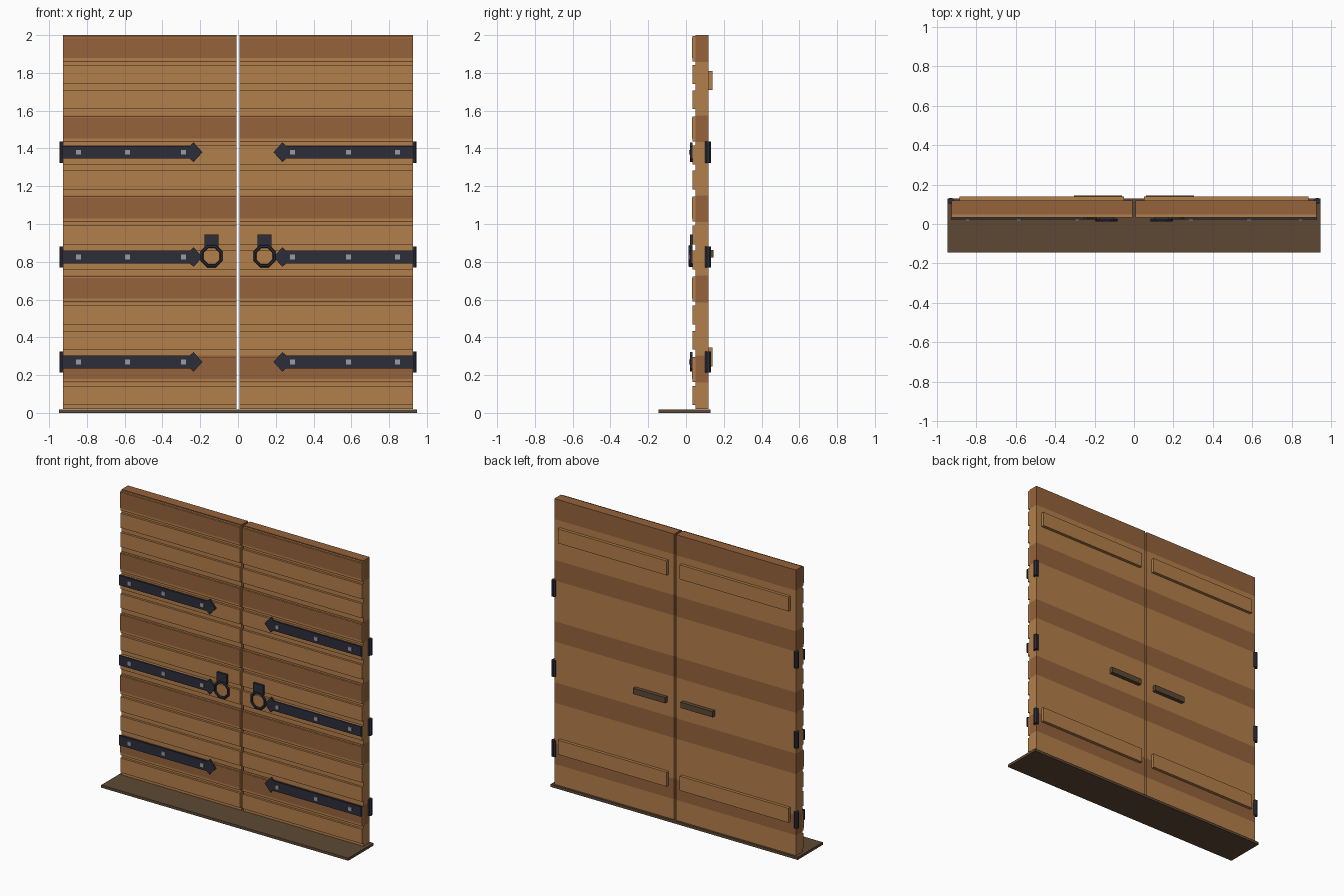
import bpy, bmesh, math
from mathutils import Matrix, Vector

if "Cube" in bpy.data.objects:
    bpy.data.objects.remove(bpy.data.objects["Cube"])


def mat(name, rgb):
    m = bpy.data.materials.new(name)
    m.diffuse_color = (*rgb, 1)
    m.use_nodes = True
    m.node_tree.nodes["Principled BSDF"].inputs["Base Color"].default_value = m.diffuse_color
    return m


LIGHT = mat("light wood", (0.45, 0.21, 0.07))
DARK = mat("dark wood", (0.30, 0.125, 0.045))
IRON = mat("black iron", (0.025, 0.026, 0.042))
STUD = mat("grey steel", (0.33, 0.33, 0.38))
SILL = mat("weathered wood", (0.11, 0.066, 0.035))


def finish(name, bm, *mats):
    bmesh.ops.recalc_face_normals(bm, faces=bm.faces)
    me = bpy.data.meshes.new(name)
    bm.to_mesh(me)
    bm.free()
    for m in mats:
        me.materials.append(m)
    ob = bpy.data.objects.new(name, me)
    bpy.context.collection.objects.link(ob)
    return ob


def add_box(bm, x, y, z):
    lo, hi = Vector((x[0], y[0], z[0])), Vector((x[1], y[1], z[1]))
    size = hi - lo
    bmesh.ops.create_cube(bm, size=1, matrix=Matrix.Translation((lo + hi) / 2)
                          @ Matrix.Diagonal((*[abs(c) for c in size], 1)))


def box(name, x, y, z, m):
    bm = bmesh.new()
    add_box(bm, x, y, z)
    return finish(name, bm, m)


def prism(name, pts, y0, y1, m):
    """Extrude an x-z outline along y."""
    bm = bmesh.new()
    f = bm.faces.new([bm.verts.new((px, y0, pz)) for px, pz in pts])
    r = bmesh.ops.extrude_face_region(bm, geom=[f])
    bmesh.ops.translate(bm, vec=(0, y1 - y0, 0),
                        verts=[v for v in r["geom"] if isinstance(v, bmesh.types.BMVert)])
    return finish(name, bm, m)


BOTTOM, TOP, COUNT = 0.02, 2.0, 14
STEP = (TOP - BOTTOM) / COUNT
INNER, OUTER = 0.008, 0.927
FRONT, CORE, BACK = 0.034, 0.049, 0.119

# threshold
box("threshold", (-0.948, 0.948), (-0.145, 0.13), (0, 0.018), SILL)

for s, side in ((-1, "left"), (1, "right")):
    xs = (s * INNER, s * OUTER)

    # door leaf, every third board dark
    bm = bmesh.new()
    add_box(bm, xs, (CORE, BACK), (BOTTOM, TOP))
    for i in range(1, COUNT):
        if i % 3 != 2:
            bmesh.ops.bisect_plane(bm, geom=bm.verts[:] + bm.edges[:] + bm.faces[:],
                                   plane_co=(0, 0, TOP - i * STEP), plane_no=(0, 0, 1))
    for f in bm.faces:
        z = f.calc_center_median().z
        f.material_index = 1 if int((TOP - z) / STEP) % 3 == 0 else 0
    finish(side + "_door_leaf", bm, LIGHT, DARK)

    # raised front boards with dark facings
    boards, facings = bmesh.new(), bmesh.new()
    for i in range(COUNT):
        t, b = TOP - i * STEP, TOP - (i + 1) * STEP
        up, down = ((0.006, 0.003), (0.018, 0.023), (0.010, 0.032))[i % 3]
        add_box(boards, xs, (FRONT, CORE), (b + down, t - up))
        if i % 3 == 0:
            add_box(facings, xs, (FRONT - 0.002, FRONT), (b + 0.019, t - 0.012))
    finish(side + "_front_boards", boards, LIGHT)
    finish(side + "_dark_facings", facings, DARK)

    # strap hinges with pointed ends, studs and knuckles
    for n, z in enumerate((0.27, 0.825, 1.38)):
        outline = [(0.93, -0.034), (0.93, 0.034), (0.255, 0.034), (0.235, 0.052),
                   (0.188, 0), (0.235, -0.052), (0.255, -0.034)]
        prism(f"{side}_strap_{n}", [(s * x, z + h) for x, h in outline], 0.022, FRONT, IRON)
        studs = bmesh.new()
        for x in (0.288, 0.585, 0.845):
            add_box(studs, (s * x - 0.013, s * x + 0.013), (0.016, 0.022), (z - 0.013, z + 0.013))
        finish(f"{side}_studs_{n}", studs, STUD)
        bm = bmesh.new()
        bmesh.ops.create_cone(bm, cap_ends=True, segments=8, radius1=0.017, radius2=0.017, depth=0.112,
                              matrix=Matrix.Translation((s * 0.93, 0.117, z))
                              @ Matrix.Rotation(math.pi / 8, 4, "Z"))
        finish(f"{side}_knuckle_{n}", bm, IRON)

    # ring pull and its mount
    box(side + "_ring_mount", (s * 0.102, s * 0.178), (0.02, FRONT), (0.875, 0.945), IRON)
    bpy.ops.mesh.primitive_torus_add(major_segments=8, minor_segments=6, major_radius=0.055,
                                     minor_radius=0.009, location=(s * 0.14, 0.021, 0.83),
                                     rotation=(math.pi / 2, math.pi / 8, 0))
    ring = bpy.context.object
    ring.name = side + "_ring_pull"
    ring.data.materials.append(IRON)

    # back battens and latch bar
    for n, z in enumerate((0.295, 1.76)):
        box(f"{side}_batten_{n}", (s * 0.05, s * 0.885), (BACK, 0.14), (z - 0.05, z + 0.05), LIGHT)
    box(side + "_latch_bar", (s * 0.06, s * 0.305), (BACK, 0.145), (0.822, 0.862), SILL)
